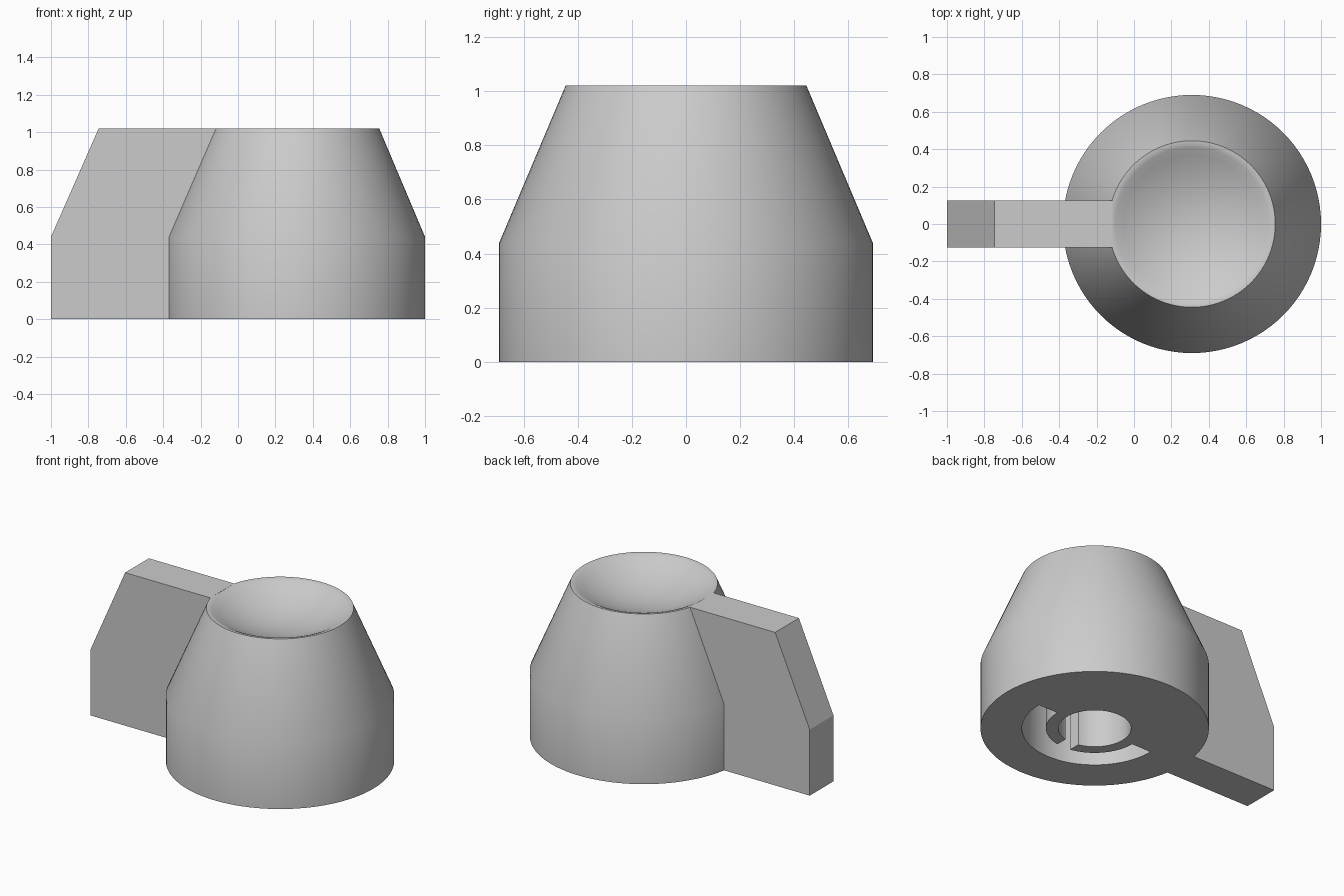
import bpy, bmesh, math

CX = 0.31      # axis of the round knob body
TOP = 1.02     # height of the knob
BREAK = 0.44   # where the straight skirt turns into the cone

default = bpy.data.objects.get("Cube")
if default:
    bpy.data.objects.remove(default, do_unlink=True)

grey = bpy.data.materials.new("plain grey")
grey.use_nodes = True
grey.diffuse_color = (0.6, 0.6, 0.6, 1)
grey.node_tree.nodes["Principled BSDF"].inputs["Base Color"].default_value = (0.6, 0.6, 0.6, 1)


def finish(bm, name):
    bmesh.ops.remove_doubles(bm, verts=bm.verts, dist=1e-5)
    bmesh.ops.recalc_face_normals(bm, faces=bm.faces)
    mesh = bpy.data.meshes.new(name)
    bm.to_mesh(mesh)
    bm.free()
    mesh.materials.append(grey)
    obj = bpy.data.objects.new(name, mesh)
    bpy.context.collection.objects.link(obj)
    return obj


def lathe(name, profile, steps, sweep=math.tau):
    """Turn (radius, height) points about the knob axis; a part turn is a closed, capped section."""
    bm = bmesh.new()
    part = sweep != math.tau
    rings = []
    for i in range(steps + 1):
        a = -sweep * i / steps
        rings.append([bm.verts.new((CX + r * math.cos(a), r * math.sin(a), z)) for r, z in profile])
    n = len(profile)
    for a, b in zip(rings, rings[1:]):
        for j in range(n if part else n - 1):
            k = (j + 1) % n
            bm.faces.new((a[j], a[k], b[k], b[j]))
    if part:
        bm.faces.new(rings[0])
        bm.faces.new(rings[-1])
    return finish(bm, name)


def prism(name, outline, y0, y1):
    """Extrude an x-z outline along y."""
    bm = bmesh.new()
    face = bm.faces.new([bm.verts.new((x, y0, z)) for x, z in outline])
    new = bmesh.ops.extrude_face_region(bm, geom=[face])["geom"]
    moved = [v for v in new if isinstance(v, bmesh.types.BMVert)]
    bmesh.ops.translate(bm, verts=moved, vec=(0, y1 - y0, 0))
    # the starting face stays as the other cap
    if not any(all(abs(v.co.y - y0) < 1e-6 for v in f.verts) for f in bm.faces):
        bm.faces.new([v for v in bm.verts if abs(v.co.y - y0) < 1e-6])
    return finish(bm, name)


def cut(target, cutter):
    cutter.hide_render = True
    bpy.context.view_layer.objects.active = target
    mod = target.modifiers.new("cut", 'BOOLEAN')
    mod.operation = 'DIFFERENCE'
    mod.solver = 'EXACT'
    mod.object = cutter
    bpy.ops.object.modifier_apply(modifier=mod.name)
    bpy.data.objects.remove(cutter, do_unlink=True)


# Knob body with a shallow finger dish in the top
dish_r, dish_depth = 0.41, 0.115
dish = [(dish_r * t / 10, TOP - 0.008 - dish_depth * (1 - (t / 10) ** 2)) for t in range(10, -1, -1)]
body = lathe("knob_body", [(0, 0), (0.69, 0), (0.69, BREAK), (0.445, TOP), (0.428, TOP - 0.001)] + dish, 96)

# Underside: shaft bore, half-ring groove and a slot through the wall between them
cut(body, lathe("bore_cutter", [(0, -0.1), (0.22, -0.1), (0.22, 0.6), (0, 0.6)], 64))
cut(body, lathe("groove_cutter", [(0.295, -0.1), (0.44, -0.1), (0.44, 0.5), (0.295, 0.5)], 48, math.pi))
cut(body, prism("slot_cutter", [(CX - 0.05, -0.12), (CX + 0.05, -0.12),
                                (CX + 0.05, 0.48), (CX - 0.05, 0.48)], -0.35, -0.15))

# Pointer fin, its inner edge following the body
prism("pointer_fin", [(-1, 0), (-1, BREAK), (-0.745, TOP), (-0.115, TOP),
                      (-0.36, BREAK), (-0.36, 0)], -0.125, 0.125)

# Smooth the round body, keep its rims crisp
bpy.ops.object.select_all(action='DESELECT')
body.select_set(True)
bpy.context.view_layer.objects.active = body
bpy.ops.object.shade_smooth_by_angle(angle=math.radians(32))
